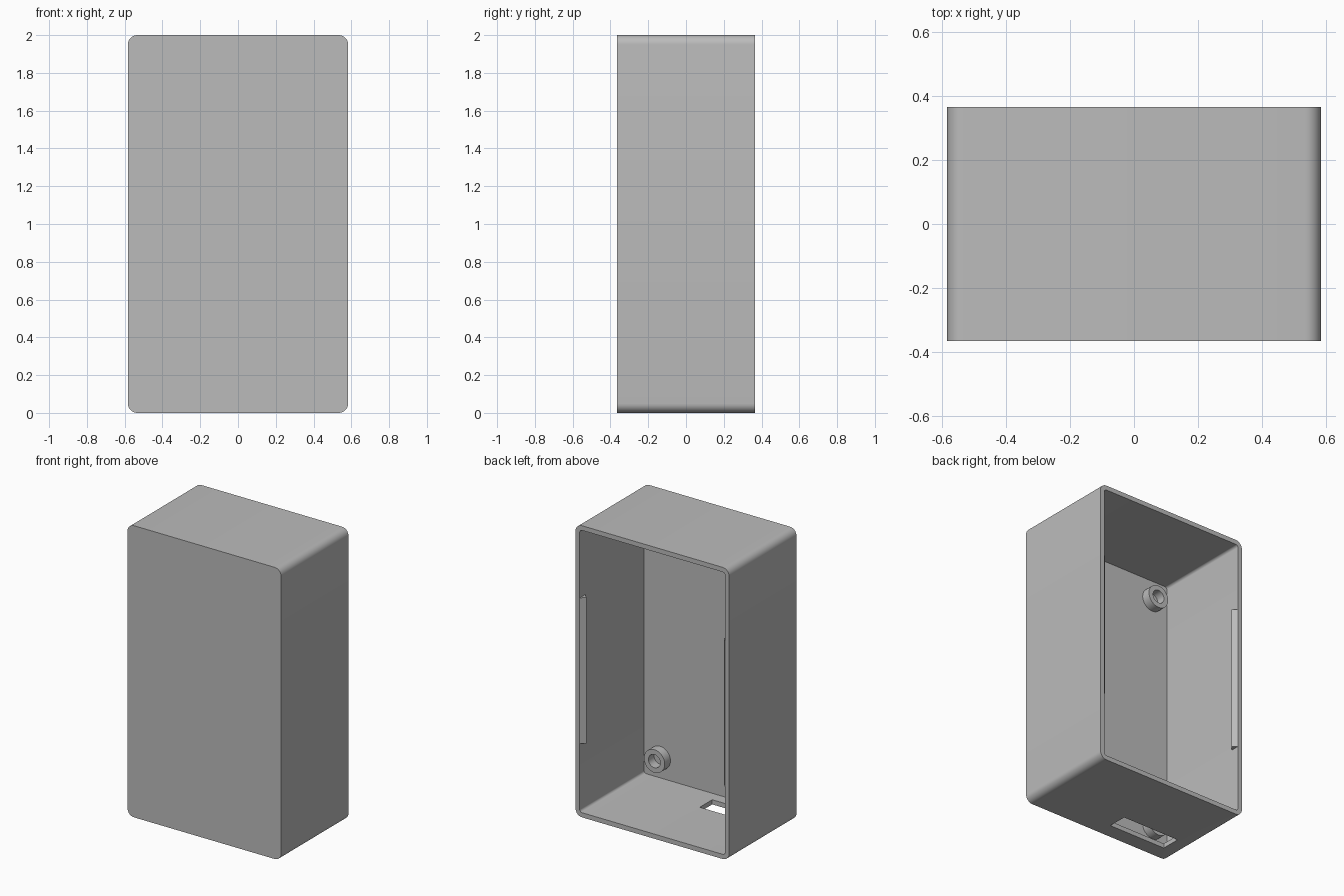
import bpy, bmesh
from math import sin, cos, pi

HALF_X, HALF_Y, HEIGHT = 0.583, 0.365, 2.0
WALL, RADIUS = 0.032, 0.05
FLOOR_Y = -HALF_Y + WALL

cube = bpy.data.objects.get("Cube")
if cube:
    bpy.data.objects.remove(cube, do_unlink=True)

grey = bpy.data.materials.new("plain grey")
grey.use_nodes = True
grey.diffuse_color = (0.5, 0.5, 0.5, 1)
grey.node_tree.nodes["Principled BSDF"].inputs["Base Color"].default_value = (0.5, 0.5, 0.5, 1)


def finish(name, bm, smooth=True):
    """Turn a bmesh into a grey object, smooth with sharp edges kept."""
    bmesh.ops.recalc_face_normals(bm, faces=bm.faces)
    mesh = bpy.data.meshes.new(name)
    bm.to_mesh(mesh)
    bm.free()
    mesh.materials.append(grey)
    obj = bpy.data.objects.new(name, mesh)
    bpy.context.collection.objects.link(obj)
    if smooth:
        select(obj)
        bpy.ops.object.shade_smooth_by_angle(angle=pi / 6)
    return obj


def select(obj):
    bpy.ops.object.select_all(action="DESELECT")
    obj.select_set(True)
    bpy.context.view_layer.objects.active = obj


def loft(name, rings, cap_ends):
    """Join rings of equal point count, optionally closing first and last."""
    bm = bmesh.new()
    loops = [[bm.verts.new(p) for p in ring] for ring in rings]
    count = len(loops[0])
    for a, b in zip(loops, loops[1:]):
        for i in range(count):
            j = (i + 1) % count
            bm.faces.new((a[i], a[j], b[j], b[i]))
    if cap_ends:
        bm.faces.new(loops[0])
        bm.faces.new(loops[-1])
    return finish(name, bm)


def rounded_ring(inset, y, steps=8):
    """Rounded rectangle in the xz plane."""
    r = RADIUS - inset
    cx, cz = HALF_X - RADIUS, HEIGHT / 2 - RADIUS
    points = []
    for k, (sx, sz) in enumerate([(1, 1), (-1, 1), (-1, -1), (1, -1)]):
        for i in range(steps + 1):
            a = (k + i / steps) * pi / 2
            points.append((sx * cx + r * cos(a), y, HEIGHT / 2 + sz * cz + r * sin(a)))
    return points


def circle_ring(x, y, z, r, count=40):
    return [(x + r * cos(2 * pi * i / count), y, z + r * sin(2 * pi * i / count))
            for i in range(count)]


# Hollow case, open at the back
case = loft("case", [rounded_ring(0, -HALF_Y), rounded_ring(0, HALF_Y),
                     rounded_ring(WALL, HALF_Y), rounded_ring(WALL, FLOOR_Y)], True)

# Rectangular cable slot through the bottom wall
bm = bmesh.new()
bmesh.ops.create_cube(bm, size=1)
bmesh.ops.scale(bm, vec=(0.44, 0.135, 0.2), verts=bm.verts)
bmesh.ops.translate(bm, vec=(-0.24, -0.188, 0), verts=bm.verts)
cutter = finish("slot_cutter", bm, smooth=False)
cutter.hide_render = True
cut = case.modifiers.new("cable_slot", "BOOLEAN")
cut.operation = "DIFFERENCE"
cut.solver = "EXACT"
cut.object = cutter
select(case)
bpy.ops.object.modifier_apply(modifier=cut.name)
bpy.data.objects.remove(cutter, do_unlink=True)

# Four hollow screw posts on the inside of the front wall
POST_R, HOLE_R, TIP_Y = 0.079, 0.045, FLOOR_Y + 0.062
for level, z in (("lower", 0.17), ("upper", 1.83)):
    for side, x in (("left", 0.43), ("right", -0.43)):
        loft(f"{level}_{side}_screw_post",
             [circle_ring(x, FLOOR_Y, z, POST_R), circle_ring(x, TIP_Y, z, POST_R),
              circle_ring(x, TIP_Y, z, HOLE_R), circle_ring(x, FLOOR_Y, z, HOLE_R)], False)

# Triangular snap ridges inside the side walls, at the rim
DEPTH = 0.03
for side, s in (("left", 1), ("right", -1)):
    wall_x = s * (HALF_X - WALL)
    profile = [(wall_x, HALF_Y), (wall_x - s * DEPTH, HALF_Y - DEPTH), (wall_x, HALF_Y - 2 * DEPTH)]
    loft(f"{side}_snap_ridge", [[(x, y, z) for x, y in profile] for z in (0.5, 1.5)], True)
